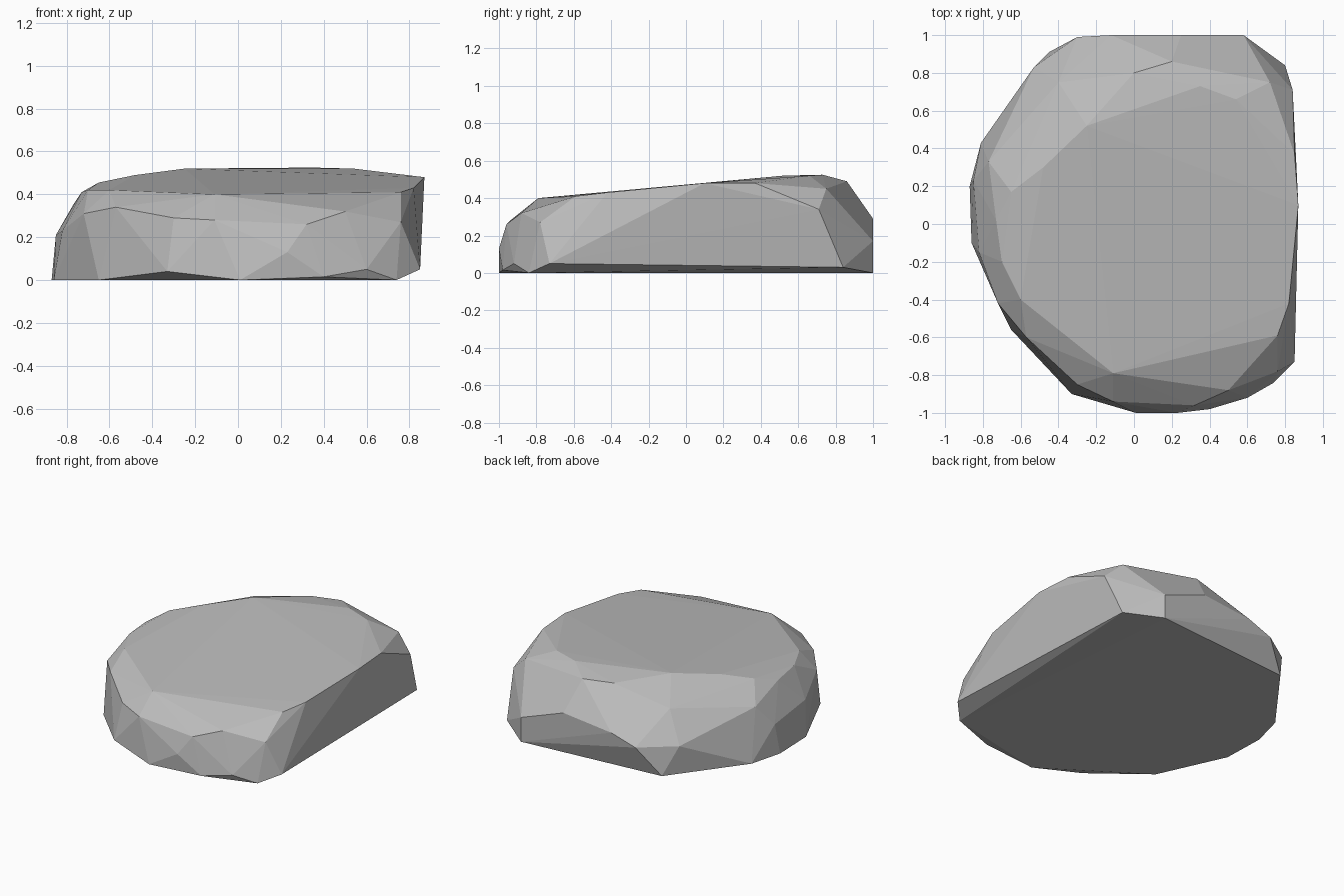
import bpy
import bmesh

# Remove the default object
default_cube = bpy.data.objects.get("Cube")
if default_cube:
    bpy.data.objects.remove(default_cube, do_unlink=True)


def make_material(name, colour):
    material = bpy.data.materials.new(name)
    material.use_nodes = True
    material.diffuse_color = colour
    shader = next(node for node in material.node_tree.nodes if node.type == "BSDF_PRINCIPLED")
    shader.inputs["Base Color"].default_value = colour
    shader.inputs["Roughness"].default_value = 0.9
    return material


def build_hull(name, corner_rings, material):
    """Wrap faceted stone around stacked rings of chipped corners."""
    mesh = bpy.data.meshes.new(name)
    bm = bmesh.new()
    for ring in corner_rings:
        for corner in ring:
            bm.verts.new(corner)
    result = bmesh.ops.convex_hull(bm, input=bm.verts[:], use_existing_faces=False)
    unused = result["geom_interior"] + result["geom_unused"]
    loose = {item for item in unused if isinstance(item, bmesh.types.BMVert)}
    bmesh.ops.delete(bm, geom=list(loose), context="VERTS")
    # Merge triangles that share a plane, so the facets stay broad and flat
    bmesh.ops.dissolve_limit(bm, angle_limit=0.01, verts=bm.verts[:], edges=bm.edges[:])
    bmesh.ops.recalc_face_normals(bm, faces=bm.faces[:])
    bm.to_mesh(mesh)
    bm.free()
    for polygon in mesh.polygons:
        polygon.use_smooth = False
    mesh.materials.append(material)
    rock = bpy.data.objects.new(name, mesh)
    bpy.context.collection.objects.link(rock)
    return rock


# Flat footprint on the ground
footprint = [(x, y, 0) for x, y in (
    (0.01, -1), (0.74, -0.84), (0.58, 1), (-0.45, 0.91),
    (-0.81, 0.43), (-0.87, 0.2), (-0.86, -0.1), (-0.65, -0.56))]

# Slightly raised lower rim
lower_rim = [
    (-0.33, -0.9, 0.04), (0.4, -0.98, 0.015), (0.6, -0.92, 0.05),
    (0.85, -0.73, 0.05), (0.8, 0.84, 0.03), (0.23, -1, 0.13)]

# Widest band around the sides
waist = [
    (0.25, 1, 0.29), (0.58, 1, 0.17), (-0.3, 0.99, 0.19), (-0.12, 1, 0.25),
    (-0.53, 0.83, 0.2), (-0.85, 0.23, 0.21), (-0.82, -0.15, 0.23),
    (-0.72, -0.42, 0.31), (-0.57, -0.6, 0.34), (-0.3, -0.85, 0.29),
    (-0.11, -0.94, 0.28), (0.32, -0.96, 0.26), (0.5, -0.88, 0.32),
    (0.76, -0.78, 0.27), (0.84, 0.71, 0.34)]

# Shoulder where the sides turn over
shoulder = [
    (-0.11, -0.79, 0.4), (0.76, -0.59, 0.41), (0.82, -0.42, 0.43),
    (0.87, 0.1, 0.48), (0.85, 0.37, 0.48), (0.72, 0.75, 0.45),
    (-0.6, -0.4, 0.42), (-0.7, -0.2, 0.42), (-0.73, 0.02, 0.41),
    (-0.77, 0.33, 0.35), (-0.4, 0.75, 0.4), (0.2, 0.86, 0.49)]

# Gently sloping crown
crown = [
    (-0.65, 0.17, 0.455), (-0.48, 0.3, 0.49), (-0.25, 0.52, 0.52),
    (0, 0.8, 0.49), (0.35, 0.73, 0.525), (0.54, 0.66, 0.52)]

stone_grey = make_material("stone grey", (0.5, 0.5, 0.5, 1))
build_hull("rock", (footprint, lower_rim, waist, shoulder, crown), stone_grey)
